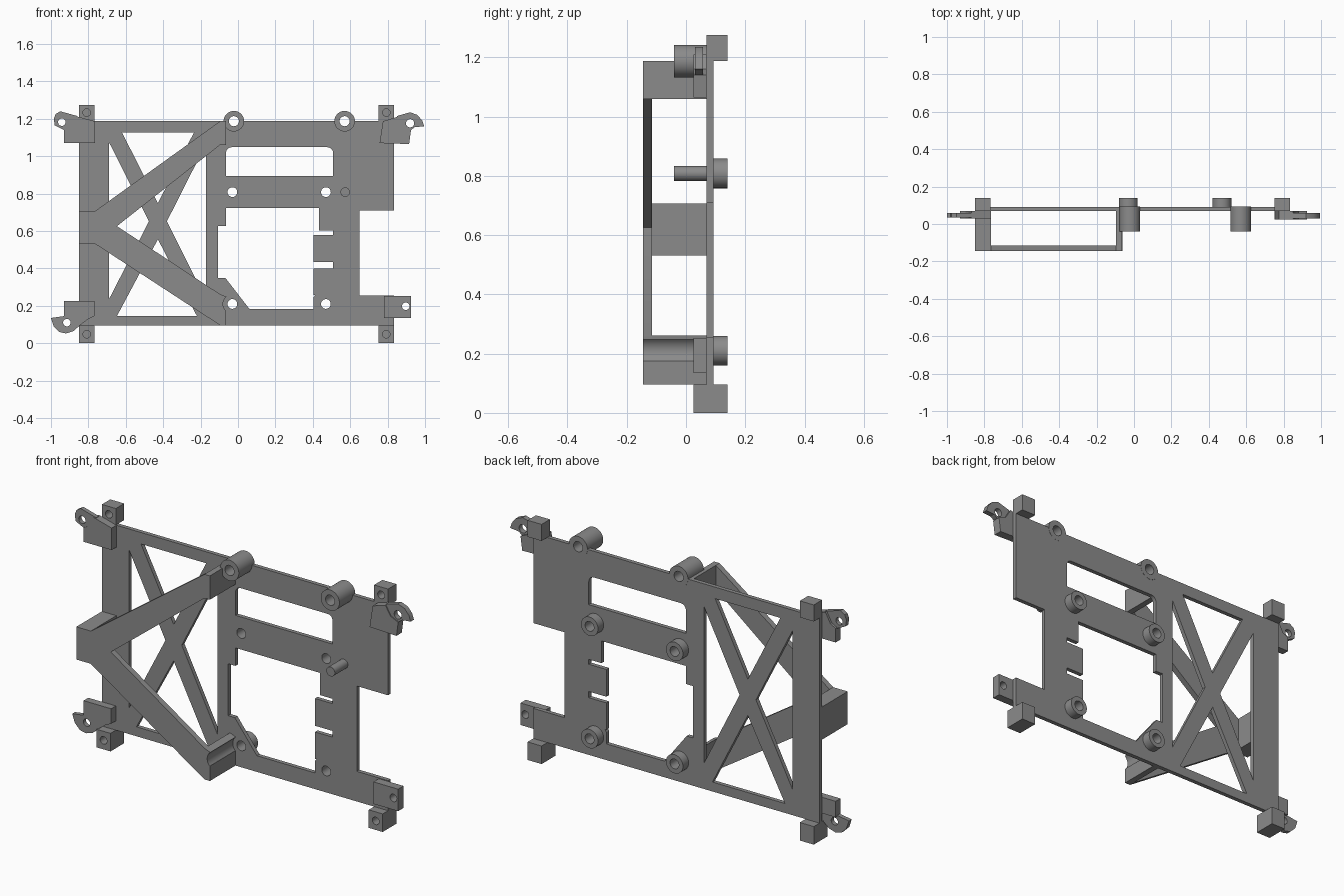
import bpy, bmesh, math
from mathutils import Matrix

grey = bpy.data.materials.new("grey plastic")
grey.diffuse_color = (0.26, 0.26, 0.26, 1)


def arc(cx, cz, r, a0=0, a1=360, n=32):
    """Points on an arc in the x-z plane; a full circle omits its last point."""
    full = abs(a1 - a0) == 360
    return [(cx + r * math.cos(math.radians(a0 + (a1 - a0) * i / n)),
             cz + r * math.sin(math.radians(a0 + (a1 - a0) * i / n)))
            for i in range(n if full else n + 1)]


def slab(name, outline, y0, y1, holes=()):
    """Extrude an x-z outline with holes between two depths."""
    cu = bpy.data.curves.new(name, 'CURVE')
    cu.dimensions = '2D'
    cu.fill_mode = 'BOTH'
    cu.extrude = (y1 - y0) / 2
    for loop in [outline, *holes]:
        sp = cu.splines.new('POLY')
        sp.points.add(len(loop) - 1)
        for p, (x, z) in zip(sp.points, loop):
            p.co = (x, z, 0, 1)
        sp.use_cyclic_u = True
    tmp = bpy.data.objects.new(name + "_curve", cu)
    bpy.context.collection.objects.link(tmp)
    dg = bpy.context.evaluated_depsgraph_get()
    me = bpy.data.meshes.new_from_object(tmp.evaluated_get(dg))
    bpy.data.objects.remove(tmp)
    me.transform(Matrix.Translation((0, (y0 + y1) / 2, 0)) @ Matrix.Rotation(math.pi / 2, 4, 'X'))
    bm = bmesh.new()
    bm.from_mesh(me)
    bmesh.ops.remove_doubles(bm, verts=bm.verts, dist=1e-5)
    bmesh.ops.recalc_face_normals(bm, faces=bm.faces)
    bm.to_mesh(me)
    bm.free()
    me.materials.clear()
    me.materials.append(grey)
    ob = bpy.data.objects.new(name, me)
    bpy.context.collection.objects.link(ob)
    bpy.ops.object.select_all(action='DESELECT')
    ob.select_set(True)
    bpy.context.view_layer.objects.active = ob
    bpy.ops.object.shade_smooth_by_angle(angle=math.radians(30))
    return ob


def rect(x0, x1, z0, z1):
    return [(x0, z0), (x1, z0), (x1, z1), (x0, z1)]


F, B = 0.07, 0.092          # front and back of the main plate
TOP, BOT = 1.187, 0.096
screws = [(x, z) for x in (-0.03, 0.47) for z in (0.21, 0.808)]
bosses = [(0.57, TOP), (-0.022, TOP)]

# Main plate: outline with boss notches, slot, stepped window and cross-braced bay
outline = [(-0.85, BOT), (0.834, BOT), (0.834, 0.256), (0.65, 0.256), (0.65, 0.71), (0.834, 0.71), (0.834, TOP)]
for x, z in bosses:
    outline += arc(x, z, 0.03, 360, 180, 16)
outline.append((-0.85, TOP))
slot = [(-0.064, 0.895), (0.508, 0.895)] + arc(0.478, 1.018, 0.03, 0, 90, 6) + arc(-0.034, 1.018, 0.03, 90, 180, 6)
window = [(-0.064, 0.722), (-0.064, 0.626), (-0.107, 0.626), (-0.107, 0.35), (-0.068, 0.35),
          (0.062, 0.182), (0.404, 0.182), (0.404, 0.245), (0.412, 0.257), (0.404, 0.257),
          (0.404, 0.40), (0.508, 0.40), (0.508, 0.433), (0.404, 0.433), (0.404, 0.578),
          (0.508, 0.578), (0.508, 0.604), (0.433, 0.604), (0.433, 0.722)]
bay = [[(-0.62, 1.126), (-0.236, 1.126), (-0.428, 0.749)],
       [(-0.647, 0.146), (-0.22, 0.146), (-0.428, 0.556)],
       [(-0.69, 1.075), (-0.69, 0.235), (-0.476, 0.652)],
       [(-0.171, 1.065), (-0.171, 0.235), (-0.38, 0.652)]]
slab("main_plate", outline, F, B, [slot, window, *bay] + [arc(x, z, 0.026) for x, z in screws])

# Screw pads behind the plate, bosses on the top edge, locating pin
for x, z in screws:
    slab("screw_pad", arc(x, z, 0.05), B, 0.14, [arc(x, z, 0.026)])
for x, z in bosses:
    slab("top_boss", arc(x, z, 0.055), -0.04, B + 0.001, [arc(x, z, 0.027)])
slab("locating_pin", arc(0.573, 0.808, 0.025), -0.04, F)

# V-shaped front brace and its three legs
slab("front_brace", [(-0.85, 0.532), (-0.765, 0.532), (-0.096, BOT), (-0.064, BOT), (-0.064, 0.175)]
     + arc(-0.03, 0.21, 0.05, 225, 130, 10)
     + [(-0.096, 0.262), (-0.647, 0.626), (-0.096, 1.06), (-0.064, 1.06), (-0.064, TOP),
        (-0.096, TOP), (-0.765, 0.706), (-0.85, 0.706)], -0.145, -0.114)
slab("side_leg", rect(-0.85, -0.765, 0.532, 0.706), -0.114, F)
slab("upper_leg", rect(-0.096, -0.064, 1.06, TOP), -0.114, F)
slab("lower_leg", [(-0.096, BOT), (-0.064, BOT), (-0.064, 0.175)]
     + arc(-0.03, 0.21, 0.05, 225, 130, 10) + [(-0.096, 0.262)], -0.114, F)

# Corner blocks with blind holes opening to the front
for x0 in (-0.85, 0.752):
    x1, xc = x0 + 0.082, x0 + 0.041
    for name, z0, z1, zc, y0 in (("lower_block", 0, BOT, 0.048, 0.025), ("upper_block", TOP, 1.275, 1.233, F)):
        slab(name, rect(x0, x1, z0, z1), y0, 0.115, [arc(xc, zc, 0.02)])
        slab(name + "_back", rect(x0, x1, z0, z1), 0.115, 0.14)

# Corner tabs: thick body plus a thinner drilled ear
slab("upper_right_tab", [(0.757, 1.07), (0.915, 1.065), (0.925, 1.14), (0.88, 1.16), (0.85, 1.21), (0.775, TOP)], 0.025, F)
slab("upper_right_ear", [(0.85, 1.13), (0.925, 1.14), (0.945, 1.155), (0.995, 1.16), (0.985, 1.19),
                         (0.96, 1.22), (0.92, 1.235), (0.85, 1.215)], 0.03, 0.058, [arc(0.92, 1.176, 0.022)])
slab("upper_left_tab", [(-0.93, 1.07), (-0.765, 1.07), (-0.765, TOP), (-0.87, 1.215), (-0.9, 1.16), (-0.93, 1.145)], 0.03, F)
slab("upper_left_ear", [(-0.98, 1.165), (-0.93, 1.14), (-0.86, 1.13), (-0.86, 1.215), (-0.95, 1.24),
                        (-0.975, 1.225), (-0.985, 1.2)], 0.035, 0.058, [arc(-0.942, 1.182, 0.02)])
slab("lower_left_tab", [(-0.93, 0.14), (-0.86, 0.14), (-0.82, 0.12), (-0.768, 0.145), (-0.768, 0.225), (-0.93, 0.225)], 0.03, F)
slab("lower_left_ear", [(-1, 0.135), (-0.985, 0.09), (-0.955, 0.06), (-0.92, 0.052), (-0.88, 0.065),
                        (-0.84, 0.1), (-0.78, 0.145), (-0.93, 0.145)], 0.035, 0.058, [arc(-0.915, 0.11, 0.02)])
slab("lower_right_tab", rect(0.78, 0.925, 0.135, 0.252), 0.025, F, [arc(0.897, 0.198, 0.02)])
